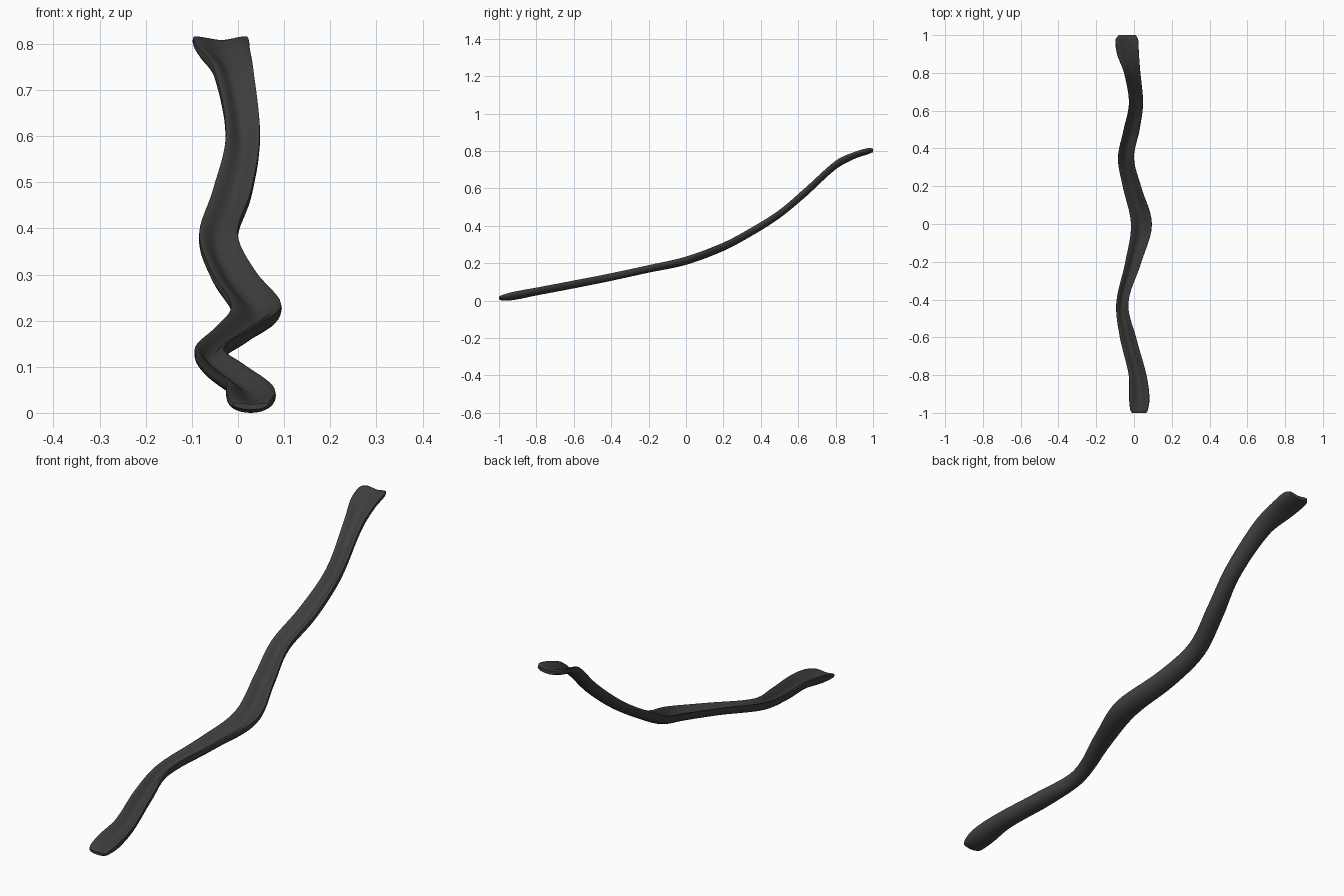
import bpy, math

if "Cube" in bpy.data.objects:
    bpy.data.objects.remove(bpy.data.objects["Cube"])

# Slide stations: y, left x, right x, rim z, underside z, trough depth fraction
S = [(-1.00, -0.010, 0.065, 0.026, 0.012, 0.2),
     (-0.985, -0.020, 0.074, 0.034, 0.005, 0.25),
     (-0.92, -0.026, 0.082, 0.052, 0.008, 0.45),
     (-0.80, -0.028, 0.066, 0.074, 0.032, 0.55),
     (-0.60, -0.075, 0.011, 0.112, 0.070, 0.55),
     (-0.42, -0.094, -0.030, 0.147, 0.106, 0.55),
     (-0.20, -0.046, 0.040, 0.194, 0.154, 0.55),
     (0.00, -0.016, 0.095, 0.240, 0.196, 0.55),
     (0.20, -0.060, 0.037, 0.315, 0.270, 0.55),
     (0.35, -0.085, 0.000, 0.395, 0.350, 0.55),
     (0.50, -0.055, 0.030, 0.490, 0.445, 0.55),
     (0.64, -0.027, 0.048, 0.610, 0.560, 0.55),
     (0.80, -0.053, 0.034, 0.752, 0.706, 0.55),
     (0.90, -0.090, 0.026, 0.799, 0.762, 0.5),
     (0.975, -0.098, 0.022, 0.820, 0.788, 0.35),
     (1.00, -0.082, 0.010, 0.818, 0.798, 0.25)]


def station(i, t):
    """Smooth non-uniform cubic interpolation between stations."""
    def slope(j, k):
        a, b = S[max(j - 1, 0)], S[min(j + 1, len(S) - 1)]
        return (b[k] - a[k]) / (b[0] - a[0])
    p, q = S[i], S[i + 1]
    h = q[0] - p[0]
    out = [p[0] + h * t]
    for k in range(1, 6):
        m0, m1 = slope(i, k) * h, slope(i + 1, k) * h
        out.append((2*t**3 - 3*t**2 + 1) * p[k] + (t**3 - 2*t**2 + t) * m0
                   + (3*t**2 - 2*t**3) * q[k] + (t**3 - t**2) * m1)
    return out


def section(y, left, right, rim, low, depth):
    """Crescent: rounded underside, rounded rims, concave riding surface."""
    c, w, h = (left + right) / 2, (right - left) / 2, rim - low
    n, pts = 14, []
    for j in range(n + 1):                       # underside, left to right
        a = math.pi * j / n
        pts.append((c - w * math.cos(a), y, rim - h * (0.2 + 0.8 * math.sin(a))))
    for j in range(1, n):                        # trough, right to left
        u = math.cos(math.pi * j / n)
        dip = depth * 0.5 * (1 + math.cos(math.pi * min(1, abs(u) / 0.88)))
        pts.append((c + w * u, y, rim - h * dip))
    return pts


rows = [station(i, t / 6) for i in range(len(S) - 1) for t in range(6)] + [list(S[-1])]
verts, faces = [], []
for r in rows:
    verts += section(*r)
n = len(verts) // len(rows)
for i in range(len(rows) - 1):
    for j in range(n):
        k = (j + 1) % n
        faces.append((i*n + j, i*n + k, (i+1)*n + k, (i+1)*n + j))
faces += [tuple(reversed(range(n))), tuple(range(len(verts) - n, len(verts)))]

# Winding slide trough
mesh = bpy.data.meshes.new("slide_trough")
mesh.from_pydata(verts, [], faces)
mesh.update()
ob = bpy.data.objects.new("slide_trough", mesh)
bpy.context.collection.objects.link(ob)

# Consistent outward normals
import bmesh
bm = bmesh.new()
bm.from_mesh(mesh)
bmesh.ops.recalc_face_normals(bm, faces=bm.faces)
lo = min(v.co.z for v in bm.verts)
for v in bm.verts:
    v.co.z -= lo
bm.to_mesh(mesh)
bm.free()

# Dark plastic
mat = bpy.data.materials.new("dark_plastic")
mat.diffuse_color = (0.05, 0.05, 0.05, 1)
mat.use_nodes = True
mat.node_tree.nodes["Principled BSDF"].inputs["Base Color"].default_value = mat.diffuse_color
mesh.materials.append(mat)
bpy.context.view_layer.objects.active = ob
ob.select_set(True)
bpy.ops.object.shade_smooth_by_angle(angle=math.radians(50))
